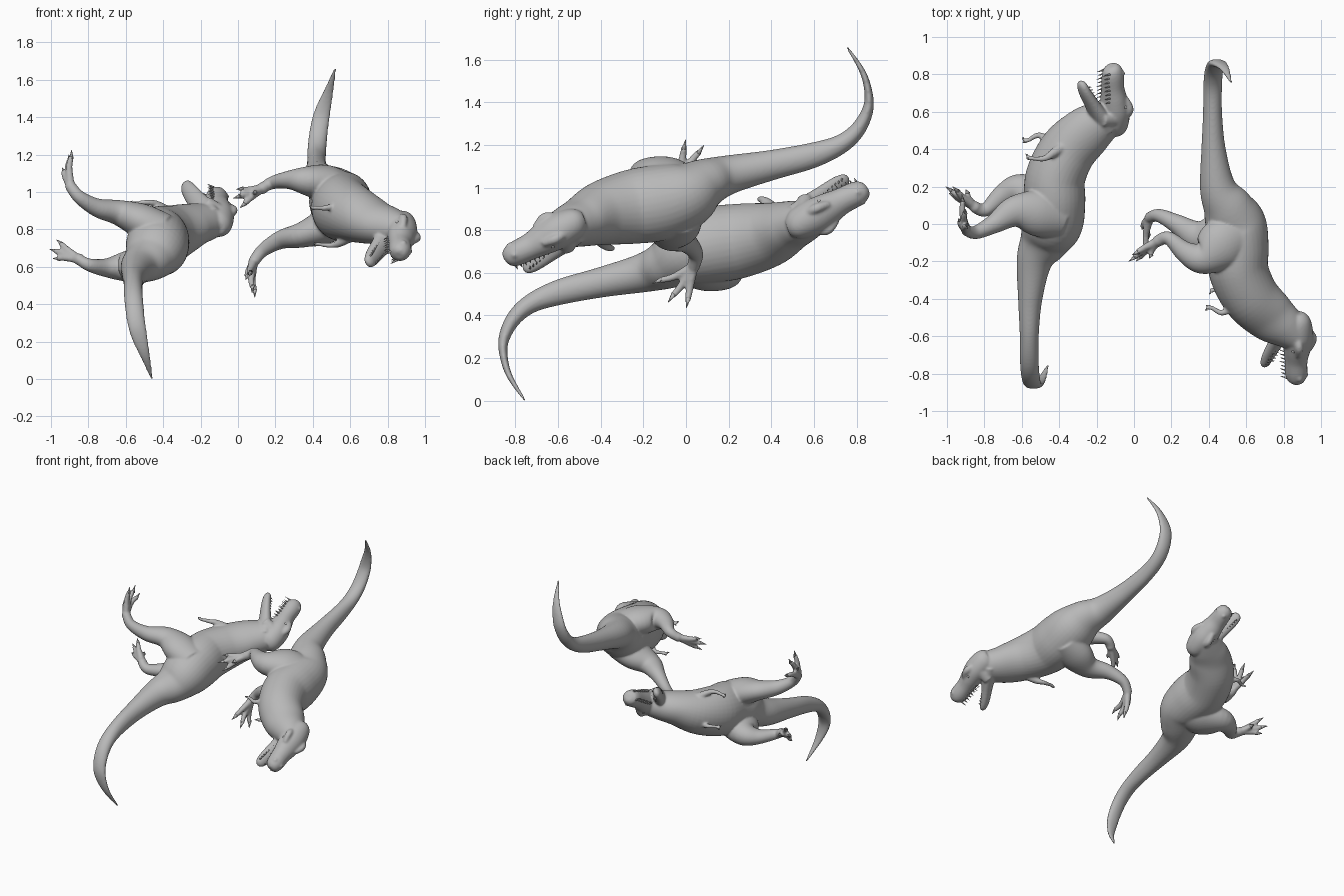
import bpy, bmesh, math
from mathutils import Vector, Matrix

cube = bpy.data.objects.get("Cube")
if cube:
    bpy.data.objects.remove(cube, do_unlink=True)

grey = bpy.data.materials.new("stone grey")
grey.use_nodes = True
grey.diffuse_color = (0.48, 0.48, 0.48, 1)
grey.node_tree.nodes["Principled BSDF"].inputs["Base Color"].default_value = (0.48, 0.48, 0.48, 1)

UP, SIDE = Vector((1, 0, 0)), Vector((0, 1, 0))


def catmull(a, b, c, d, t):
    """Smooth interpolation between stations b and c."""
    return [0.5 * (2 * q + (r - p) * t + (2 * p - 5 * q + 4 * r - s) * t * t
                   + (3 * q - p - 3 * r + s) * t ** 3) for p, q, r, s in zip(a, b, c, d)]


def loft(bm, stations, hint, steps=6, sides=36):
    """Closed tube through stations (x, y, z, radius along hint, radius across)."""
    last = len(stations) - 1
    rows = []
    for i in range(last):
        four = [stations[min(max(i + k, 0), last)] for k in (-1, 0, 1, 2)]
        rows += [catmull(*four, k / steps) for k in range(steps)]
    rows.append(stations[last])
    centres = [Vector(row[:3]) for row in rows]
    rings = []
    for i, row in enumerate(rows):
        tangent = (centres[min(i + 1, len(rows) - 1)] - centres[max(i - 1, 0)]).normalized()
        u = (hint - tangent * hint.dot(tangent)).normalized()
        v = tangent.cross(u)
        ring = []
        for k in range(sides):
            angle = math.tau * k / sides
            offset = u * math.cos(angle) * max(row[3], 0.001) + v * math.sin(angle) * max(row[4], 0.001)
            ring.append(bm.verts.new(centres[i] + offset))
        rings.append(ring)
    faces = [bm.faces.new(rings[0][::-1]), bm.faces.new(rings[-1])]
    for low, high in zip(rings, rings[1:]):
        for k in range(sides):
            n = (k + 1) % sides
            faces.append(bm.faces.new((low[k], low[n], high[n], high[k])))
    bmesh.ops.recalc_face_normals(bm, faces=faces)


def spike(bm, base, tip, radius, hint):
    """Small pointed cone for a tooth or claw."""
    loft(bm, [(*base, radius, radius), (*tip, 0.001, 0.001)], hint, 1, 6)


def ball(bm, centre, radius):
    bmesh.ops.create_uvsphere(bm, u_segments=16, v_segments=10, radius=radius,
                              matrix=Matrix.Translation(centre))


def make(name, bm):
    mesh = bpy.data.meshes.new(name)
    bm.to_mesh(mesh)
    bm.free()
    for face in mesh.polygons:
        face.use_smooth = True
    mesh.materials.append(grey)
    obj = bpy.data.objects.new(name, mesh)
    bpy.context.collection.objects.link(obj)
    return obj


body, teeth, claws, eyes = (bmesh.new() for _ in range(4))

# Trunk from tail tip to neck
loft(body, [
    (.52, .755, 1.66, .007, .006), (.485, .83, 1.54, .026, .014),
    (.452, .858, 1.43, .043, .02), (.435, .848, 1.35, .048, .028),
    (.425, .80, 1.265, .05, .037), (.42, .72, 1.2, .05, .046),
    (.42, .59, 1.15, .051, .06), (.425, .4, 1.105, .065, .071),
    (.447, .2, 1.06, .096, .092), (.5, .09, 1.02, .135, .118),
    (.54, 0, .965, .165, .158), (.555, -.12, .93, .165, .178),
    (.56, -.25, .91, .16, .175), (.625, -.39, .88, .152, .152),
    (.725, -.49, .84, .14, .118), (.805, -.55, .82, .115, .1),
    (.87, -.6, .8, .085, .085)], UP)

# Head frame: forward, upward and sideways directions
origin = Vector((.86, -.55, .81))
fwd = Vector((0, -.89, -.45)).normalized()
rise = Vector((.84, -.24, .48)).normalized()
right = fwd.cross(rise)


def head(f, s, u):
    return origin + fwd * f + right * s + rise * u


# Skull: forward, height, half height, half width
skull = [(-.08, .005, .045, .04), (-.04, .012, .075, .07), (.05, .02, .08, .086),
         (.13, .014, .07, .078), (.2, .008, .06, .064), (.275, .008, .06, .058),
         (.315, .004, .047, .046), (.332, 0, .022, .025)]
loft(body, [(*head(f, 0, u), h, w) for f, u, h, w in skull], rise)

# Open lower jaw
jaw = [(-.03, -.035, .055, .07), (.05, -.075, .046, .068), (.13, -.118, .036, .056),
       (.21, -.158, .03, .046), (.258, -.175, .023, .034), (.278, -.18, .01, .015)]
loft(body, [(*head(f, f * .08, u), h, w) for f, u, h, w in jaw], rise)

for side in (-1, 1):
    # Brow ridges, nostril bumps and eyes
    loft(body, [(*head(.03, side * .055, .055), .016, .016), (*head(.08, side * .068, .07), .024, .022),
                (*head(.14, side * .05, .058), .016, .016)], rise)
    ball(body, head(.285, side * .03, .05), .015)
    ball(eyes, head(.105, side * .073, .038), .01)
    # Cheek joining skull and jaw
    loft(body, [(*head(.03, side * .055, .0), .036, .024), (*head(.05, side * .055, -.085), .032, .02)], fwd)
    # Rows of teeth
    for i in range(8):
        f = .14 + i * .023
        w = side * (.05 - i * .002)
        spike(teeth, head(f, w * .85, -.03), head(f, w * .85, -.066 - .006 * (i % 2)), .007, fwd)
        g = .12 + i * .018
        low = -.05 - g * .42
        spike(teeth, head(g, g * .08 + w * .7, low), head(g - .004, g * .08 + w * .7, low + .022), .006, fwd)

# Legs: hip, thigh, knee, shin, ankle, foot
right_leg = [(.57, -.06, 1.0, .12, .1), (.47, -.11, 1.045, .14, .1), (.365, -.18, 1.06, .09, .078),
             (.275, -.15, 1.065, .058, .05), (.185, -.075, 1.05, .036, .035), (.13, -.09, 1.02, .032, .028)]
left_leg = [(.57, -.04, .88, .12, .11), (.46, -.06, .815, .125, .095), (.34, -.065, .77, .085, .068),
            (.23, 0, .745, .052, .05), (.135, .045, .69, .036, .036), (.085, .035, .63, .03, .03)]
right_toes = [(-.01, -.165, 1.015), (-.028, -.2, .965), (.01, -.2, .915), (.08, -.185, .99)]
left_toes = [(.09, .002, .435), (.075, -.085, .46), (.06, -.16, .55), (.04, -.03, .53)]

# Arms: shoulder, elbow, wrist
right_arm = [(.62, -.44, .93, .04, .04), (.53, -.45, .925, .024, .02),
             (.47, -.475, .915, .016, .015), (.42, -.45, .915, .012, .011)]
left_arm = [(.63, -.43, .79, .04, .04), (.55, -.38, .73, .024, .022),
            (.5, -.35, .715, .016, .015), (.44, -.35, .72, .012, .011)]
right_fingers = [(.38, -.46, .925), (.385, -.435, .905)]
left_fingers = [(.4, -.375, .725), (.405, -.35, .71)]


def limb(stations, tips, digit):
    """Limb with jointed digits that end in claws."""
    loft(body, stations, SIDE)
    root = Vector(stations[-1][:3])
    ball(body, root, stations[-1][3])
    travel = root - Vector(stations[-2][:3])
    for tip in map(Vector, tips):
        knuckle = root.lerp(tip, .45) + travel * .2
        end = root.lerp(tip, .82)
        loft(body, [(*root, digit * 1.3, digit * 1.3), (*knuckle, digit, digit),
                    (*end, digit * .8, digit * .8)], SIDE + UP * .3)
        spike(claws, root.lerp(tip, .76), tip, digit * .75, SIDE + UP * .3)


limb(right_leg, right_toes, .018)
limb(left_leg, left_toes, .018)
limb(right_arm, right_fingers, .009)
limb(left_arm, left_fingers, .009)

# Fuse the flesh into one smooth skin
skin = make("dinosaur_body", body)
fuse = skin.modifiers.new("fuse", "REMESH")
fuse.mode = "VOXEL"
fuse.voxel_size = .007
fuse.use_smooth_shade = True
relax = skin.modifiers.new("relax", "SMOOTH")
relax.factor = .5
relax.iterations = 8

parts = [skin, make("teeth", teeth), make("claws", claws), make("eyes", eyes)]

# Second animal: the same one turned over and set beside the first
for part in parts:
    twin = part.copy()
    twin.name = "second_" + part.name
    twin.rotation_euler = (math.pi, 0, 0)
    twin.location = (-.98, 0, 1.66)
    bpy.context.collection.objects.link(twin)
